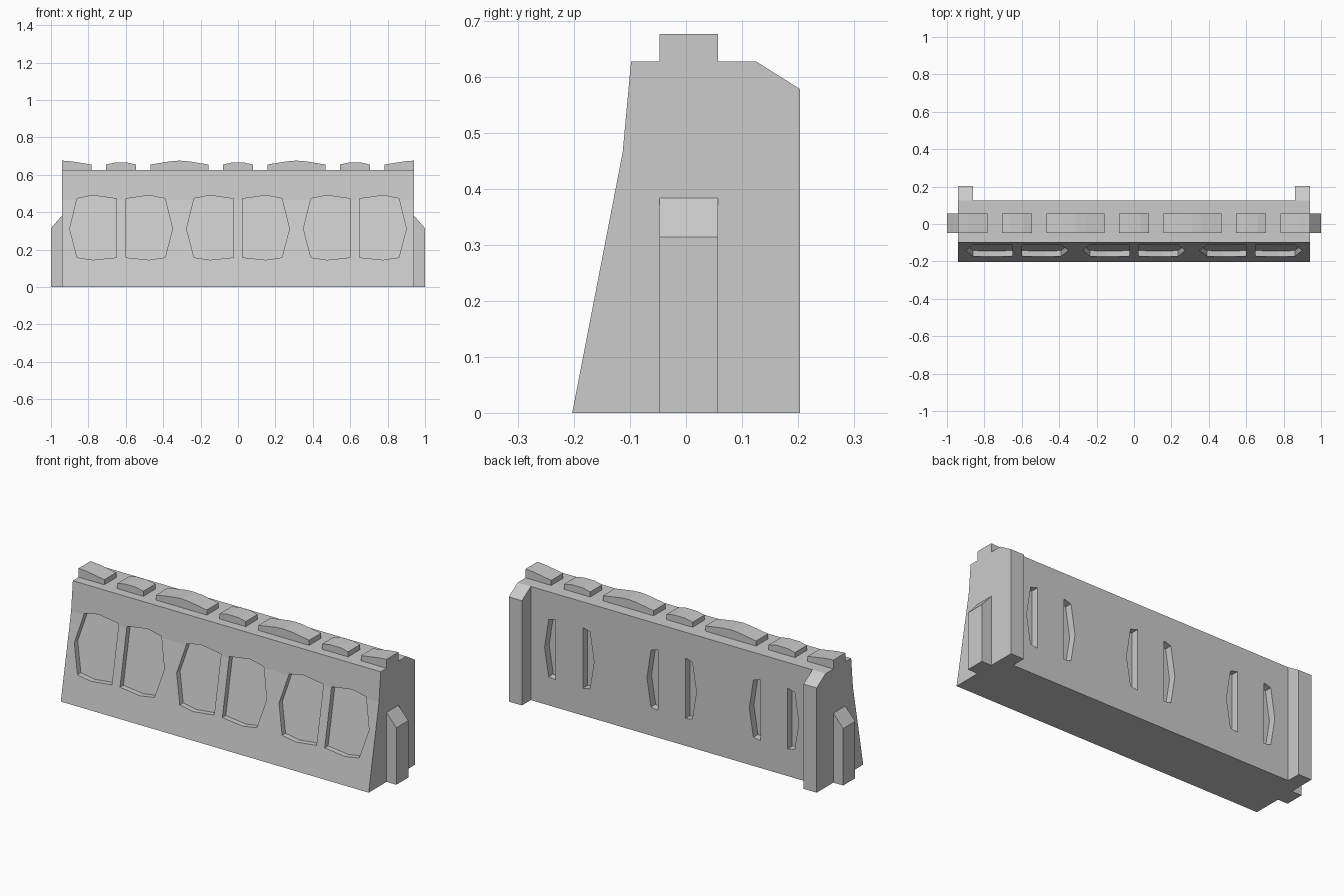
import bpy, bmesh
from mathutils import Vector

old = bpy.data.objects.get("Cube")
if old:
    bpy.data.objects.remove(old, do_unlink=True)

# One plain concrete colour
concrete = bpy.data.materials.new("concrete_grey")
concrete.use_nodes = True
GREY = (0.6, 0.6, 0.6, 1)
concrete.diffuse_color = GREY
concrete.node_tree.nodes["Principled BSDF"].inputs["Base Color"].default_value = GREY


def finish(bm, name):
    bmesh.ops.recalc_face_normals(bm, faces=bm.faces)
    mesh = bpy.data.meshes.new(name)
    bm.to_mesh(mesh)
    bm.free()
    mesh.materials.append(concrete)
    obj = bpy.data.objects.new(name, mesh)
    bpy.context.collection.objects.link(obj)
    return obj


def loft(bm, start, end):
    """Closed solid between two matching outlines."""
    a = [bm.verts.new(p) for p in start]
    b = [bm.verts.new(p) for p in end]
    bm.faces.new(a)
    bm.faces.new(b[::-1])
    for i in range(len(a)):
        j = (i + 1) % len(a)
        bm.faces.new((a[i], b[i], b[j], a[j]))


def prism_x(bm, profile, x0, x1):
    loft(bm, [(x0, y, z) for y, z in profile], [(x1, y, z) for y, z in profile])


def prism_y(bm, outline, y0, y1):
    loft(bm, [(x, y0, z) for x, z in outline], [(x, y1, z) for x, z in outline])


def cut(target, cutter):
    mod = target.modifiers.new("cut", 'BOOLEAN')
    mod.operation = 'DIFFERENCE'
    mod.solver = 'EXACT'
    mod.object = cutter
    bpy.context.view_layer.objects.active = target
    bpy.ops.object.modifier_apply(modifier=mod.name)
    bpy.data.objects.remove(cutter, do_unlink=True)


HALF, BACK, TOP = 0.94, 0.125, 0.627
PAIRS = (-0.625, 0, 0.625)


def front_y(z):
    return -0.203 + 0.194 * z


# Wall: sloping front, chamfered back
bm = bmesh.new()
prism_x(bm, [(-0.203, 0), (-0.113, 0.465), (-0.098, TOP), (BACK, TOP),
             (0.203, 0.578), (0.203, 0)], -HALF, HALF)
wall = finish(bm, "barrier_wall")

# Long recess leaves a post at each end of the back
bm = bmesh.new()
prism_x(bm, [(BACK, -0.1), (0.3, -0.1), (0.3, 0.8), (BACK, 0.8)], -0.86, 0.86)
cut(wall, finish(bm, "back_recess_cutter"))

# Paired pockets in the front and narrow slots in the back
pocket = [(0.025, 0.158), (0.15, 0.145), (0.235, 0.158), (0.275, 0.312),
          (0.235, 0.473), (0.15, 0.49), (0.025, 0.472)]
slot = [(0.083, 0.15), (0.126, 0.158), (0.151, 0.312), (0.126, 0.473), (0.083, 0.485)]
bm = bmesh.new()
for centre in PAIRS:
    for side in (-1, 1):
        shape = [(centre + side * x, z) for x, z in pocket]
        loft(bm, [(x, front_y(z) - 0.05, z) for x, z in shape],
             [(x, front_y(z) + 0.03, z) for x, z in shape])
        prism_y(bm, [(centre + side * x, z) for x, z in slot], BACK - 0.04, BACK + 0.05)
cut(wall, finish(bm, "pocket_cutter"))

# Raised blocks along the top
Y0, Y1 = -0.047, 0.057


def top_block(name, crown):
    bm = bmesh.new()
    prism_y(bm, [(crown[0][0], TOP)] + crown + [(crown[-1][0], TOP)], Y0, Y1)
    finish(bm, name)


def small_crown(c):
    return [(c - 0.08, 0.655), (c - 0.035, 0.665), (c + 0.035, 0.665), (c + 0.08, 0.655)]


top_block("centre_top_block", small_crown(0))
for side, label in ((-1, "right"), (1, "left")):
    top_block(label + "_small_top_block", small_crown(side * 0.625))
    c = side * 0.3125
    top_block(label + "_large_top_block",
              [(c - 0.155, 0.655), (c - 0.05, 0.672), (c, 0.676),
               (c + 0.05, 0.672), (c + 0.155, 0.655)])
    top_block(label + "_end_top_block",
              [(side * 0.783, 0.655), (side * 0.89, 0.672), (side * HALF, 0.676)])
    # Connecting tab on each end
    bm = bmesh.new()
    prism_y(bm, [(side * HALF, 0), (side, 0), (side, 0.314), (side * HALF, 0.383)], Y0, Y1)
    finish(bm, label + "_end_tab")
